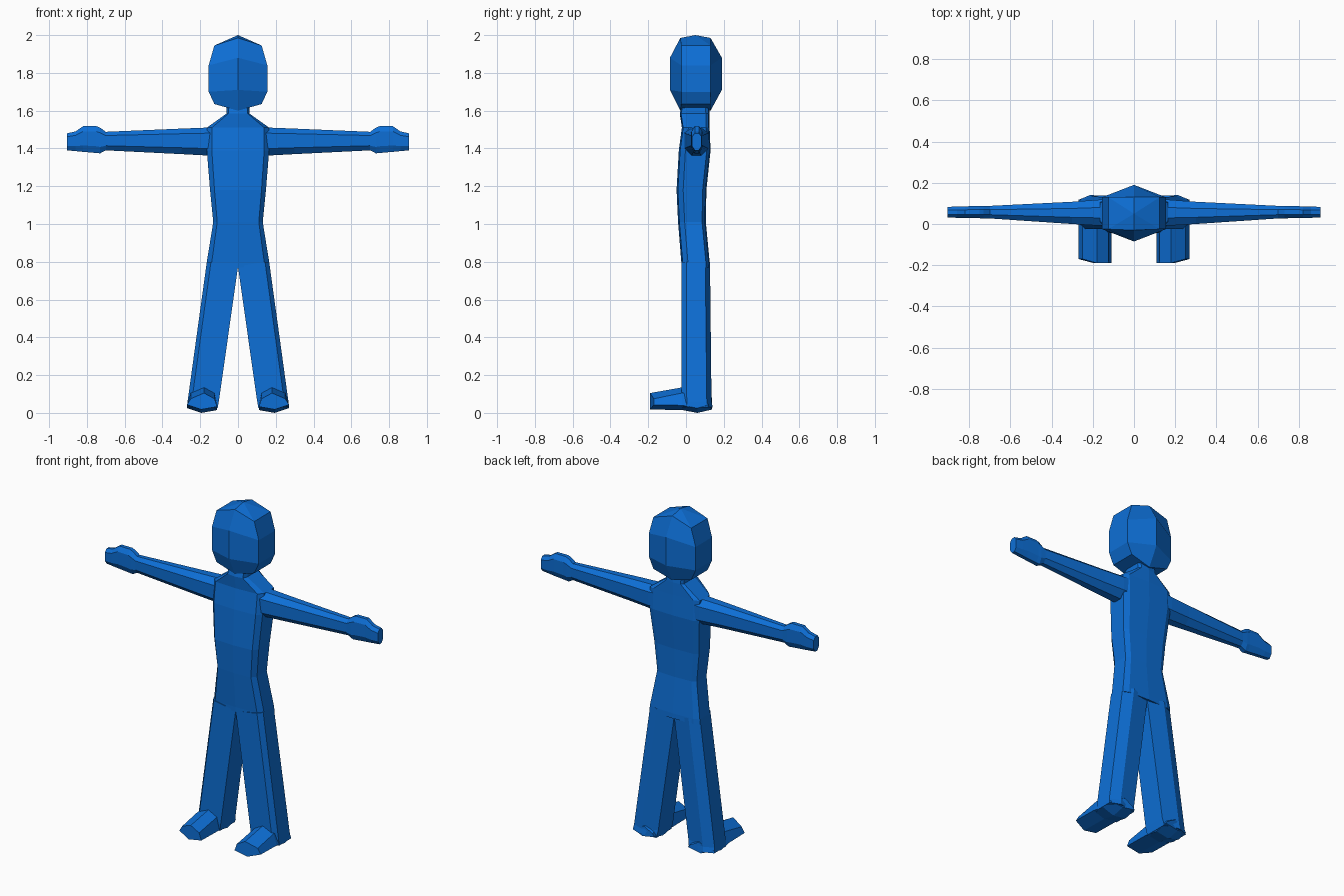
import bpy
import bmesh

old = bpy.data.objects.get("Cube")
if old:
    bpy.data.objects.remove(old, do_unlink=True)

blue = bpy.data.materials.new("blue")
blue.use_nodes = True
color = (0.004, 0.16, 0.68, 1)
blue.diffuse_color = color
blue.node_tree.nodes["Principled BSDF"].inputs["Base Color"].default_value = color


def loft(name, rings, mirror=False, tips=(None, None)):
    """Bridge rings of points; each end is closed flat or to a tip point."""
    bm = bmesh.new()
    loops = [[bm.verts.new(p) for p in ring] for ring in rings]
    n = len(loops[0])
    for a, b in zip(loops, loops[1:]):
        for i in range(n):
            j = (i + 1) % n
            bm.faces.new((a[i], a[j], b[j], b[i]))
    for loop, tip in zip((loops[0], loops[-1]), tips):
        if tip is None:
            bm.faces.new(loop)
        else:
            apex = bm.verts.new(tip)
            for i in range(n):
                bm.faces.new((loop[i], loop[(i + 1) % n], apex))
    bmesh.ops.recalc_face_normals(bm, faces=bm.faces)
    mesh = bpy.data.meshes.new(name)
    bm.to_mesh(mesh)
    bm.free()
    mesh.materials.append(blue)
    obj = bpy.data.objects.new(name, mesh)
    bpy.context.collection.objects.link(obj)
    if mirror:
        obj.modifiers.new("mirror", 'MIRROR')
    return obj


def symmetric(front, sides, back):
    """Ring from a front point, left-hand points and a back point."""
    return [front, *sides, back, *[(-x, y, z) for x, y, z in reversed(sides)]]


# Head: centre line bulges forward and back of the flat sides
def head_ring(w, z, front, back, zc):
    sides = [(w, -0.025, z), (w, 0.05, z), (w, 0.13, z)]
    return symmetric((0, front, zc), sides, (0, back, zc))


loft("head", [
    head_ring(0.125, 1.945, -0.03, 0.13, 1.985),
    head_ring(0.155, 1.84, -0.085, 0.19, 1.88),
    head_ring(0.155, 1.70, -0.085, 0.19, 1.71),
    head_ring(0.125, 1.635, -0.03, 0.13, 1.60),
], tips=((0, 0.05, 2.0), (0, 0.05, 1.60)))


# Torso with neck and shoulders
def torso_ring(z, w, f, b):
    sides = [(0.84 * w, f + 0.007, z), (w, f + 0.035, z),
             (w, b - 0.02, z), (0.8 * w, b - 0.005, z)]
    return symmetric((0, f, z), sides, (0, b, z))


loft("torso", [torso_ring(*r) for r in (
    (1.64, 0.06, -0.02, 0.12), (1.585, 0.06, -0.033, 0.125),
    (1.51, 0.165, -0.022, 0.125), (1.39, 0.165, -0.038, 0.13),
    (1.18, 0.148, -0.05, 0.108), (1.01, 0.131, -0.042, 0.105),
    (0.80, 0.165, -0.025, 0.125), (0.77, 0.168, -0.024, 0.126))])


# Arms with hands and a raised thumb
def arm_ring(x, lo, hi, f, b):
    h, d = hi - lo, b - f
    return [(x, f + 0.3 * d, lo), (x, f, lo + 0.25 * h),
            (x, f, hi - 0.2 * h), (x, f + 0.3 * d, hi),
            (x, b - 0.3 * d, hi), (x, b, hi - 0.2 * h),
            (x, b, lo + 0.25 * h), (x, b - 0.3 * d, lo)]


loft("arm", [arm_ring(*r) for r in (
    (0.10, 1.365, 1.515, -0.01, 0.12), (0.17, 1.363, 1.51, -0.008, 0.118),
    (0.30, 1.37, 1.505, 0.0, 0.108),
    (0.70, 1.39, 1.488, 0.027, 0.088), (0.73, 1.374, 1.51, 0.027, 0.088),
    (0.75, 1.376, 1.518, 0.028, 0.087), (0.82, 1.382, 1.518, 0.03, 0.086),
    (0.86, 1.386, 1.49, 0.03, 0.085), (0.905, 1.39, 1.48, 0.032, 0.083))],
    mirror=True)


# Legs: spread outwards to the ankles
def leg_ring(inner, outer, zi, zo, f, b):
    return [(inner, f + 0.003, zi), (outer - 0.022, f, zo),
            (outer, f + 0.028, zo), (outer, b - 0.025, zo),
            (outer - 0.06, b, zo), (inner, b - 0.015, zi)]


loft("leg", [leg_ring(*r) for r in (
    (0.0, 0.165, 0.775, 0.80, -0.025, 0.127),
    (0.1, 0.267, 0.07, 0.06, -0.024, 0.135),
    (0.108, 0.27, 0.025, 0.03, -0.02, 0.142))], mirror=True)


# Feet: six-sided, pointing forwards
def foot_ring(y, lo, hi, shift=0):
    return [(0.11, y, lo + 0.015), (0.195, y, lo), (0.27, y + shift, lo + 0.025),
            (0.25, y + shift, hi - 0.03), (0.18, y, hi), (0.125, y, hi - 0.03)]


loft("foot", [foot_ring(*r) for r in (
    (-0.19, 0.018, 0.105, 0.02), (-0.02, 0.015, 0.135),
    (0.06, 0.0, 0.12), (0.138, 0.018, 0.08, -0.02))], mirror=True)
